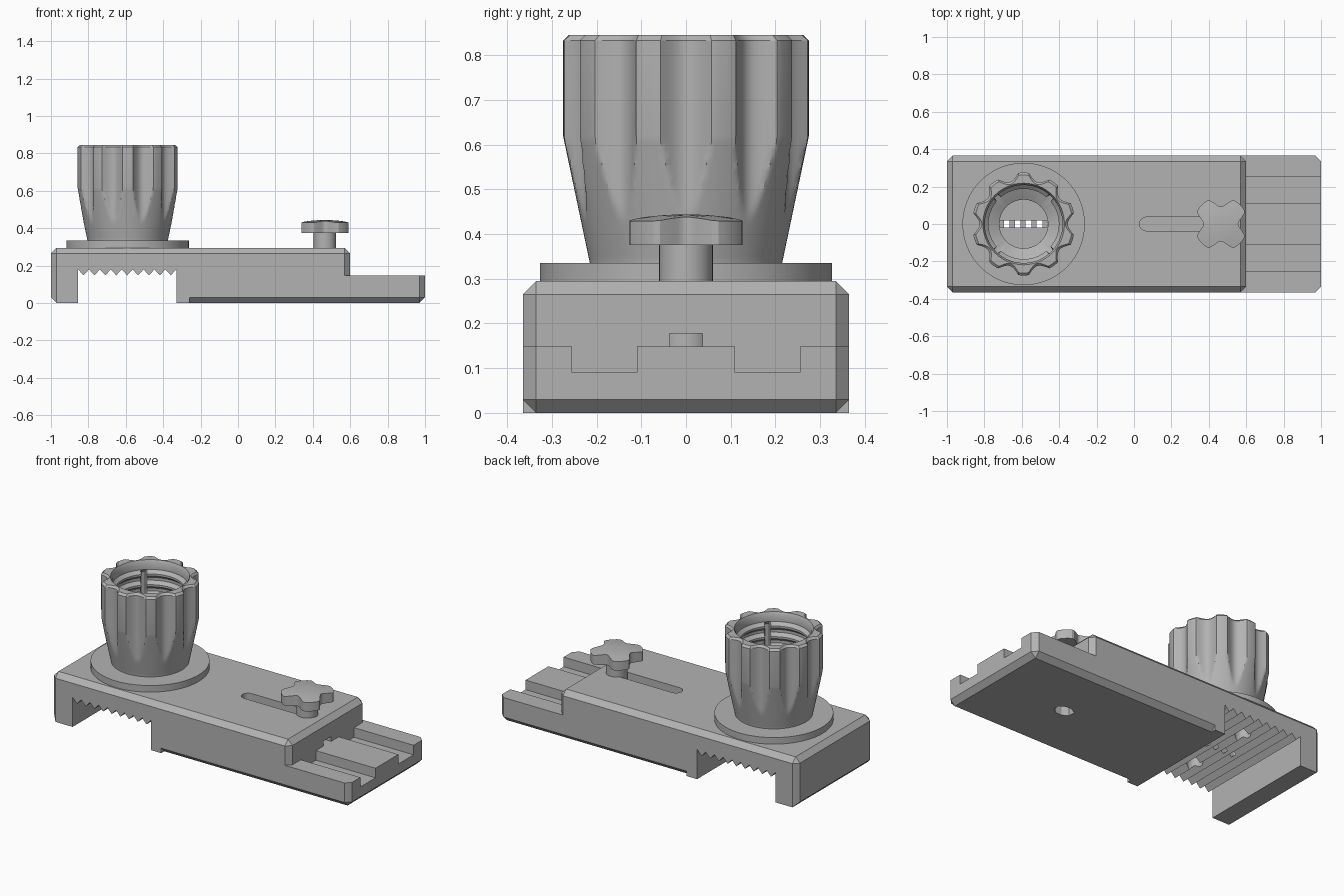
import bpy, bmesh
from math import sin, cos, pi, radians, degrees
from mathutils import Vector

old = bpy.data.objects.get("Cube")
if old:
    bpy.data.objects.remove(old, do_unlink=True)

grey = bpy.data.materials.new("plain grey")
grey.use_nodes = True
grey.diffuse_color = (0.45, 0.45, 0.45, 1)
grey.node_tree.nodes["Principled BSDF"].inputs["Base Color"].default_value = (0.45, 0.45, 0.45, 1)

CUP_X, HALF_Y, TOP, SEAM, CHAMFER = -0.59, 0.365, 0.295, 0.148, 0.03
NOTCH_L, NOTCH_R = -0.855, -0.33


def finish(name, bm, smooth=False):
    bmesh.ops.recalc_face_normals(bm, faces=bm.faces)
    mesh = bpy.data.meshes.new(name)
    bm.to_mesh(mesh)
    bm.free()
    mesh.materials.append(grey)
    ob = bpy.data.objects.new(name, mesh)
    bpy.context.collection.objects.link(ob)
    if smooth:
        bpy.ops.object.select_all(action='DESELECT')
        ob.select_set(True)
        bpy.context.view_layer.objects.active = ob
        bpy.ops.object.shade_smooth_by_angle(angle=radians(30))
    return ob


def prism(name, pts, axis, lo, hi, bevel_rule=None, smooth=False):
    """Extrude a 2D outline along an axis, chamfering the edges the rule picks."""
    place = {'x': lambda a, b, t: (t, a, b),
             'y': lambda a, b, t: (a, t, b),
             'z': lambda a, b, t: (a, b, t)}[axis]
    bm = bmesh.new()
    ends = [[bm.verts.new(place(a, b, t)) for a, b in pts] for t in (lo, hi)]
    for ring in ends:
        bm.faces.new(ring)
    n = len(pts)
    for i in range(n):
        j = (i + 1) % n
        bm.faces.new((ends[0][i], ends[0][j], ends[1][j], ends[1][i]))
    bmesh.ops.recalc_face_normals(bm, faces=bm.faces)
    if bevel_rule:
        edges = [e for e in bm.edges if bevel_rule(e.verts[0].co, e.verts[1].co)]
        bmesh.ops.bevel(bm, geom=edges, offset=CHAMFER, segments=1, affect='EDGES')
    return finish(name, bm, smooth)


def rect(a0, a1, b0, b1):
    return [(a0, b0), (a1, b0), (a1, b1), (a0, b1)]


def circle(cx, cy, r, n=32):
    return [(cx + r * cos(2 * pi * i / n), cy + r * sin(2 * pi * i / n)) for i in range(n)]


def stadium(x0, x1, r, n=8):
    """Slot outline with round ends."""
    right = [(x1 - r + r * sin(pi * i / n), -r * cos(pi * i / n)) for i in range(n + 1)]
    left = [(x0 + r - r * sin(pi * i / n), r * cos(pi * i / n)) for i in range(n + 1)]
    return right + left


def ring_mesh(name, levels, radius, n):
    """Closed loop of rings around the cup axis; radius(kind, r, z, angle)."""
    bm = bmesh.new()
    rings = []
    for kind, r, z in levels:
        ring = []
        for i in range(n):
            a = 2 * pi * i / n
            rr = radius(kind, r, z, a)
            ring.append(bm.verts.new((CUP_X + rr * cos(a), rr * sin(a), z)))
        rings.append(ring)
    for k, ring in enumerate(rings):
        nxt = rings[(k + 1) % len(rings)]
        for i in range(n):
            j = (i + 1) % n
            bm.faces.new((ring[i], ring[j], nxt[j], nxt[i]))
    return finish(name, bm, True)


def cut(target, cutters):
    for c in cutters:
        mod = target.modifiers.new("cut", 'BOOLEAN')
        mod.operation, mod.solver, mod.object = 'DIFFERENCE', 'EXACT', c
        bpy.ops.object.select_all(action='DESELECT')
        target.select_set(True)
        bpy.context.view_layer.objects.active = target
        bpy.ops.object.modifier_apply(modifier=mod.name)
        bpy.data.objects.remove(c, do_unlink=True)


# Upper block with the toothed clamping notch
TEETH = 9
pitch = (NOTCH_R - NOTCH_L) / TEETH
outline = [(-1, 0), (-1, TOP), (0.6, TOP), (0.6, SEAM), (NOTCH_R, SEAM)]
for i in range(TEETH):
    x = NOTCH_R - i * pitch
    outline += [(x, 0.18), (x - pitch / 2, 0.148)]
outline += [(NOTCH_L, 0.18), (NOTCH_L, 0)]


def block_edges(p, q):
    same_x = abs(p.x - q.x) < 1e-4
    end = same_x and (abs(p.x + 1) < 1e-4 or abs(p.x - 0.6) < 1e-4)
    upright = end and abs(p.y - q.y) < 1e-4
    foot = end and p.x < 0 and p.z == 0 and q.z == 0
    return min(p.z, q.z) > TOP - 1e-4 or upright or foot


block = prism("upper_block", outline, 'y', -HALF_Y, HALF_Y, block_edges)
cut(block, [
    prism("slot_cutter", stadium(0.03, 0.53, 0.037), 'z', 0.1, 0.4),
    prism("underside_cutter", rect(-0.037, 0.037, 0.1, 0.178), 'x', 0, 0.7),
    prism("channel_cutter", stadium(-0.725, -0.46, 0.018), 'z', 0.163, 0.4),
    prism("bolt_hole_cutter", circle(CUP_X, 0.2, 0.045), 'z', 0.1, 0.27),
    prism("bolt_hole_cutter", circle(CUP_X, -0.2, 0.045), 'z', 0.1, 0.27),
])

# Sliding jaw with two guide grooves
G0, G1, FLOOR, REAR = 0.11, 0.255, 0.09, -0.26
half = [(G0, SEAM), (G0, FLOOR), (G1, FLOOR), (G1, SEAM), (HALF_Y, SEAM), (HALF_Y, 0)]
section = half + [(-y, z) for y, z in reversed(half)]


def slider_edges(p, q):
    if max(p.x, q.x) < 0:
        return False
    bottom = p.z == 0 and q.z == 0
    corner = p.x == q.x and abs(p.y) == abs(q.y) and p.y == q.y and abs(abs(p.y) - HALF_Y) < 1e-4
    return bottom or corner


slider = prism("sliding_jaw", section, 'x', REAR, 1, slider_edges)
cut(slider, [prism("nut_cutter", stadium(0.43, 0.55, 0.042, 3), 'z', -0.1, 0.1)])
prism("jaw_lip", rect(-HALF_Y, HALF_Y, 0, SEAM), 'x', NOTCH_R, REAR)
for side in (-1, 1):
    prism("guide_tongue", rect(side * G0, side * G1, FLOOR, SEAM), 'x', REAR, 0.6)

# Clamping bolt and four-lobed knob
KNOB_X = 0.465
prism("clamp_bolt", circle(KNOB_X, 0, 0.06), 'z', 0.148, 0.385, smooth=True)
knob = []
for k in range(4):
    for i in range(-9, 9):
        off = abs(i * 5)
        r = 0.145 if off <= 18 else 0.145 - 0.053 * sin(pi / 2 * (off - 18) / 27)
        a = radians(45 + 90 * k + i * 5)
        knob.append((r * cos(a), r * sin(a)))
bm = bmesh.new()
layers = []
for s, z0, dome in ((1, 0.375, 0), (1, 0.444, 1), (0.6, 0.444, 1), (0.3, 0.444, 1)):
    layers.append([bm.verts.new((KNOB_X + x * s, y * s, z0 - dome * 0.7 * s * s * (x * x + y * y)))
                   for x, y in knob])
for low, high in zip(layers, layers[1:]):
    for i in range(len(knob)):
        j = (i + 1) % len(knob)
        bm.faces.new((low[i], low[j], high[j], high[i]))
bm.faces.new(layers[0])
bm.faces.new(layers[-1])
finish("clamp_knob", bm, True)


# Flange under the cup
ring_mesh("cup_flange", [("f", 0.13, TOP), ("f", 0.327, TOP), ("f", 0.327, 0.335), ("f", 0.13, 0.335)],
          lambda kind, r, z, a: r, 96)


# Fluted cup with an internal thread and four upright keyways
def cup_radius(kind, r, z, a):
    deg = degrees(a)
    if kind == "out":
        d = abs((deg + 18) % 36 - 18) / 18
        return min(r, 0.236 + 0.085 * d ** 2 - (0.275 - r if z > 0.835 else 0))
    if kind == "thread":
        d = abs(deg % 90 - 45)
        return 0.222 if d < 5 and z < 0.79 else r
    return r


levels = [("flat", 0.13, 0.32), ("out", 0.215, 0.32)]
levels += [("out", 0.215 + 0.06 * i / 18, 0.335 + 0.285 * i / 18) for i in range(19)]
levels += [("out", 0.275, 0.833), ("out", 0.262, 0.845), ("flat", 0.218, 0.845), ("flat", 0.208, 0.825)]
for i in range(6):
    z = 0.79 - i * 0.065
    levels += [("thread", 0.208, z), ("thread", 0.188, z - 0.018),
               ("thread", 0.188, z - 0.03), ("thread", 0.208, z - 0.048)]
levels += [("thread", 0.208, 0.39), ("flat", 0.165, 0.37), ("flat", 0.13, 0.35)]
ring_mesh("fluted_cup", levels, cup_radius, 180)
